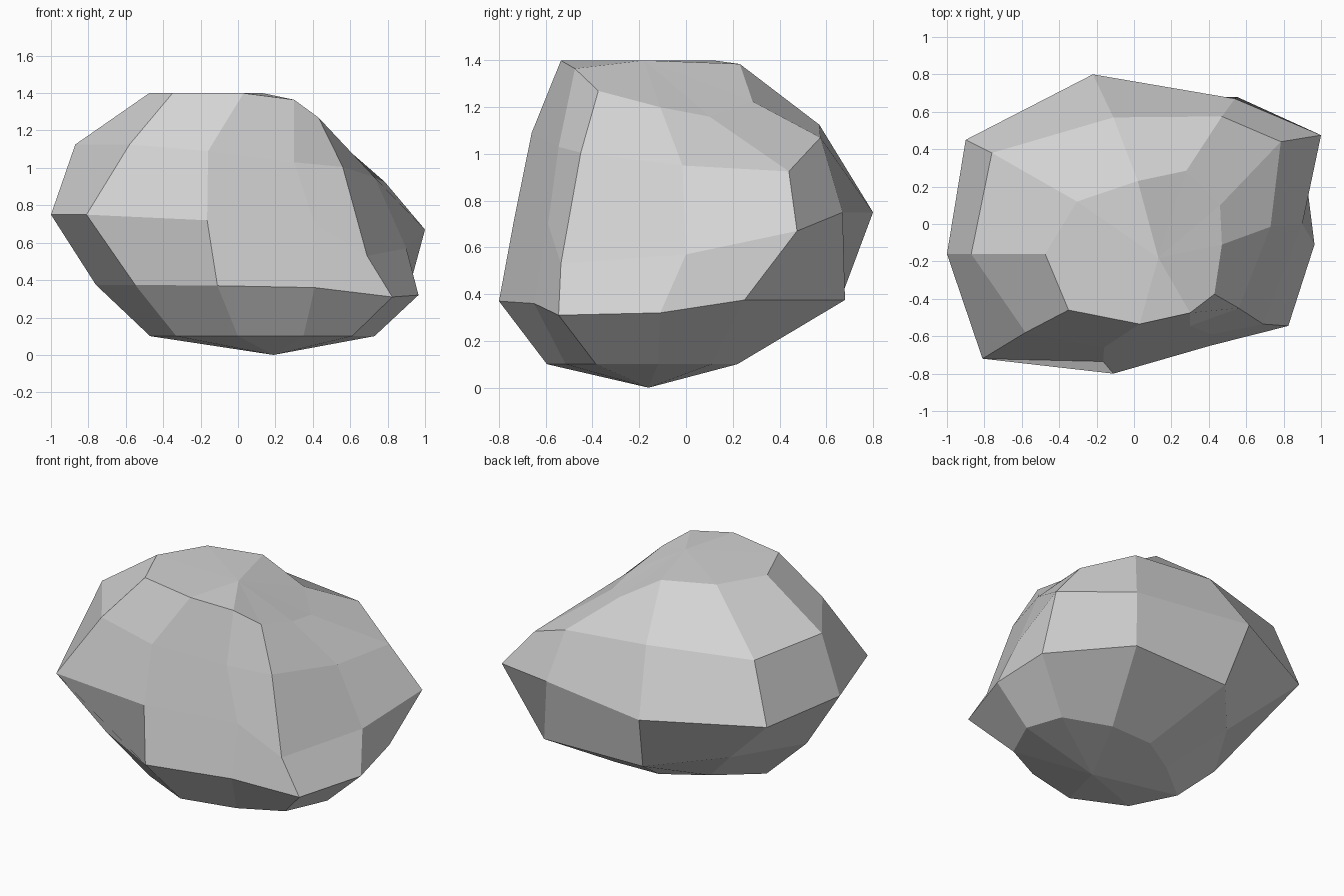
import bpy, bmesh, math

if "Cube" in bpy.data.objects:
    bpy.data.objects.remove(bpy.data.objects["Cube"])

SEG, RADIUS = 10, 0.75

# Plan outlines of the boulder from low to high, counter-clockwise from the front
outlines = [
    [(0.0, -.595), (.35, -.515), (.61, -.385), (.73, -.12), (.65, .11),
     (.35, .22), (.05, .21), (-.21, .05), (-.47, -.16), (-.33, -.44)],
    [(-.11, -.80), (.41, -.65), (.825, -.545), (.965, -.11), (.92, .25),
     (.55, .68), (-.15, .66), (-.50, .26), (-.76, -.16), (-.55, -.57)],
    [(-.165, -.735), (.41, -.59), (.69, -.535), (.90, 0.0), (1.0, .475),
     (.54, .67), (-.22, .80), (-.90, .45), (-1.0, -.16), (-.81, -.72)],
    [(-.16, -.66), (.30, -.545), (.56, -.45), (.73, -.015), (.785, .44),
     (.47, .575), (-.11, .57), (-.76, .38), (-.87, -.16), (-.58, -.58)],
    [(.03, -.535), (.30, -.475), (.43, -.375), (.47, -.11), (.46, .10),
     (.28, .285), (.02, .23), (-.305, .12), (-.475, -.16), (-.35, -.46)],
]
# How far the worn right side sinks below each ring's level height
sinks = [
    [],
    [.005, .015, .065, .055],
    [.03, .05, .22, .18, .08],
    [.035, .095, .12, .175, .20, .055],
    [0, .035, .13, .20, .24, .175, .015],
]

stone = bpy.data.materials.new("grey stone")
stone.diffuse_color = (.65, .65, .65, 1)
stone.use_nodes = True
stone.node_tree.nodes["Principled BSDF"].inputs["Base Color"].default_value = stone.diffuse_color

bm = bmesh.new()
rings = []
for k, (outline, sink) in enumerate(zip(outlines, sinks), 1):
    level = RADIUS * (1 - math.cos(math.pi * k / 6))
    drops = sink + [0] * (SEG - len(sink))
    rings.append([bm.verts.new((x, y, level - d))
                  for (x, y), d in zip(outline, drops)])

# Side facets between rings, folded from lower right to upper left
for low, high in zip(rings, rings[1:]):
    for i in range(SEG):
        j = (i + 1) % SEG
        bm.faces.new((low[j], high[j], high[i], low[i]))

# Pointed underside and flattened crown
bottom = bm.verts.new((.19, -.16, 0))
crown = bm.verts.new((.13, -.18, 1.4))
for i in range(SEG):
    j = (i + 1) % SEG
    bm.faces.new((bottom, rings[0][j], rings[0][i]))
    bm.faces.new((crown, rings[-1][i], rings[-1][j]))

mesh = bpy.data.meshes.new("boulder")
bm.to_mesh(mesh)
bm.free()
mesh.materials.append(stone)
boulder = bpy.data.objects.new("boulder", mesh)
bpy.context.collection.objects.link(boulder)
